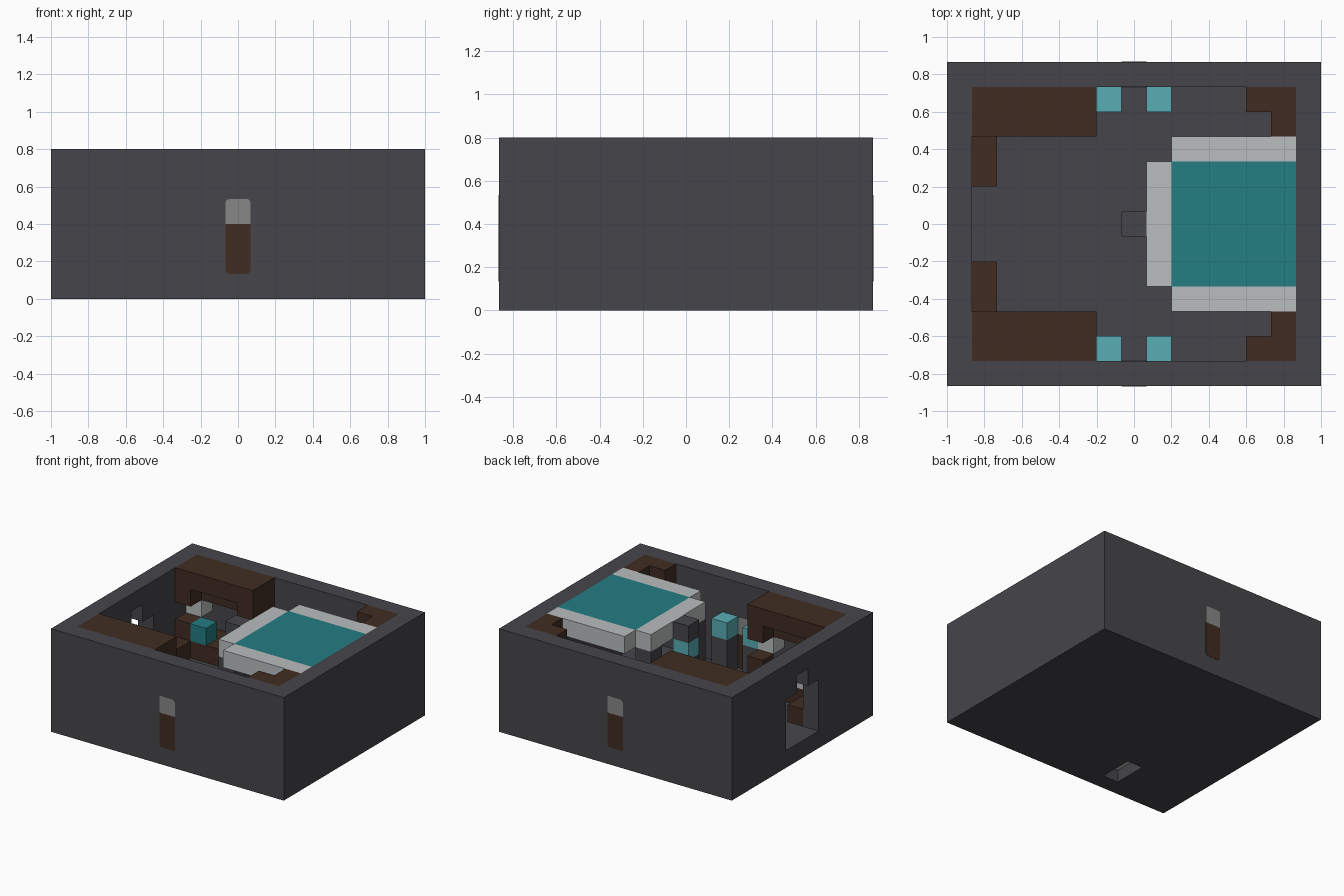
import bpy
import bmesh

if "Cube" in bpy.data.objects:
    bpy.data.objects.remove(bpy.data.objects["Cube"])

U = 2 / 15          # one block
NX, NY = 15, 13     # footprint in blocks


def material(name, hex_code):
    def channel(pos):
        c = int(hex_code[pos:pos + 2], 16) / 255
        return c / 12.92 if c < 0.04045 else ((c + 0.055) / 1.055) ** 2.4
    rgba = (channel(0), channel(2), channel(4), 1)
    m = bpy.data.materials.new(name)
    m.use_nodes = True
    m.diffuse_color = rgba
    m.node_tree.nodes["Principled BSDF"].inputs["Base Color"].default_value = rgba
    return m


DARK = material("charcoal", "46454a")
BROWN = material("dark_brown", "402c22")
PALE = material("pale_grey", "babebe")
GREY = material("mid_grey", "878787")
TEAL = material("teal", "237d82")
CYAN = material("light_cyan", "58aeb4")


def blocks(name, mat, *boxes, round_z=None):
    """Join boxes given in block units as (x0, x1, y0, y1, z0, z1)."""
    bm = bmesh.new()
    for x0, x1, y0, y1, z0, z1 in boxes:
        verts = bmesh.ops.create_cube(bm, size=1)["verts"]
        for v in verts:
            v.co = (((x0 if v.co.x < 0 else x1) - NX / 2) * U,
                    ((y0 if v.co.y < 0 else y1) - NY / 2) * U,
                    (z0 if v.co.z < 0 else z1) * U)
    if round_z is not None:
        # round the two corners at one height, along the wall thickness
        edges = [e for e in bm.edges
                 if all(abs(v.co.z - round_z * U) < 1e-4 for v in e.verts)
                 and abs(e.verts[0].co.x - e.verts[1].co.x) < 1e-4]
        bmesh.ops.bevel(bm, geom=edges, offset=0.02, segments=3,
                        profile=0.5, affect='EDGES')
    mesh = bpy.data.meshes.new(name)
    bm.to_mesh(mesh)
    bm.free()
    mesh.materials.append(mat)
    ob = bpy.data.objects.new(name, mesh)
    bpy.context.collection.objects.link(ob)
    return ob


def flip(*boxes):
    """Mirror boxes from the back half to the front half."""
    return [(a, b, NY - d, NY - c, e, f) for a, b, c, d, e, f in boxes]


# Outer shell
blocks("front_wall", DARK, (0, 15, 0, 1, 0, 6))
blocks("back_wall", DARK, (0, 15, 12, 13, 0, 6))
blocks("plain_side_wall", DARK, (14, 15, 1, 12, 0, 6))
blocks("doorway_wall", DARK,
       (0, 1, 1, 5, 0, 6), (0, 1, 8, 12, 0, 6), (0, 1, 5, 8, 0, 1),
       (0, 1, 5, 6, 4, 6), (0, 1, 7, 8, 4, 6), (0, 1, 6, 7, 5, 6))
blocks("floor", DARK,
       (1, 4, 1, 12, 0, 1), (5, 14, 1, 12, 0, 1), (4, 5, 3, 12, 0, 1))

# Inlaid panels in the long walls
T = 0.02
for side, y in (("front", 0), ("back", 12)):
    blocks(side + "_inlay_lower", BROWN, (7, 8, y - T, y + 1 + T, 1, 3), round_z=1)
    blocks(side + "_inlay_upper", GREY, (7, 8, y - T, y + 1 + T, 3, 4), round_z=4)

# Long cabinets: canopy, short end posts, rear rail and base
canopy = [(1, 6, 10, 12, 5, 6), (1, 2, 10, 12, 4, 5), (5, 6, 10, 12, 4, 5),
          (2, 5, 11, 12, 4, 5)]
base = [(1, 4, 10, 12, 1, 2), (5, 6, 10, 12, 1, 2),
        (1, 2, 10, 11, 2, 3), (5, 6, 10, 11, 2, 3)]
bench = [(1, 2, 8, 10, 1, 2)]
corner = [(12, 14, 11, 12, 5, 6), (13, 14, 10, 11, 5, 6),
          (12, 13, 11, 12, 4, 5), (13, 14, 10, 11, 4, 5), (13, 14, 11, 12, 1, 5)]
stool_legs = [(6, 7, 11, 12, 1, 3), (8, 9, 11, 12, 1, 3)]
stool_tops = [(6, 7, 11, 12, 3, 4), (8, 9, 11, 12, 3, 4)]

for side, place in (("back", lambda *b: b), ("front", flip)):
    blocks(side + "_cabinet_canopy", BROWN, *place(*canopy))
    blocks(side + "_cabinet_base", BROWN, *place(*base))
    blocks(side + "_bench", BROWN, *place(*bench))
    blocks(side + "_corner_shelf", BROWN, *place(*corner))
    blocks(side + "_stool_legs", DARK, *place(*stool_legs))
    blocks(side + "_stool_tops", CYAN, *place(*stool_tops))
    blocks(side + "_cabinet_pad", PALE, *place((1, 2, 11, 12, 3, 4)))

blocks("back_cabinet_middle", BROWN, (4, 5, 10, 12, 1, 2))
blocks("back_cushion", TEAL, (2, 3, 10, 11, 2, 3))
blocks("front_cushion", PALE, (2, 3, 2, 3, 2, 3))
blocks("front_end_pad", PALE, (5, 6, 1, 2, 3, 4))
blocks("floor_recess_block", PALE, (4, 5, 1, 3, 0.7, 2))

# Large central platform
blocks("platform_top", TEAL, (9, 14, 4, 9, 5, 6))
blocks("platform_border", PALE,
       (9, 14, 3, 4, 5, 6), (9, 14, 9, 10, 5, 6), (8, 9, 4, 9, 5, 6))
blocks("platform_legs", DARK, (8, 9, 4, 5, 1, 5), (8, 9, 8, 9, 1, 5))

# Post beside the platform
blocks("post_cap", DARK, (7, 8, 6, 7, 5, 6))
blocks("post_band", CYAN, (7, 8, 6, 7, 4, 5))
blocks("post_foot", DARK, (7, 8, 6, 7, 1, 4))
